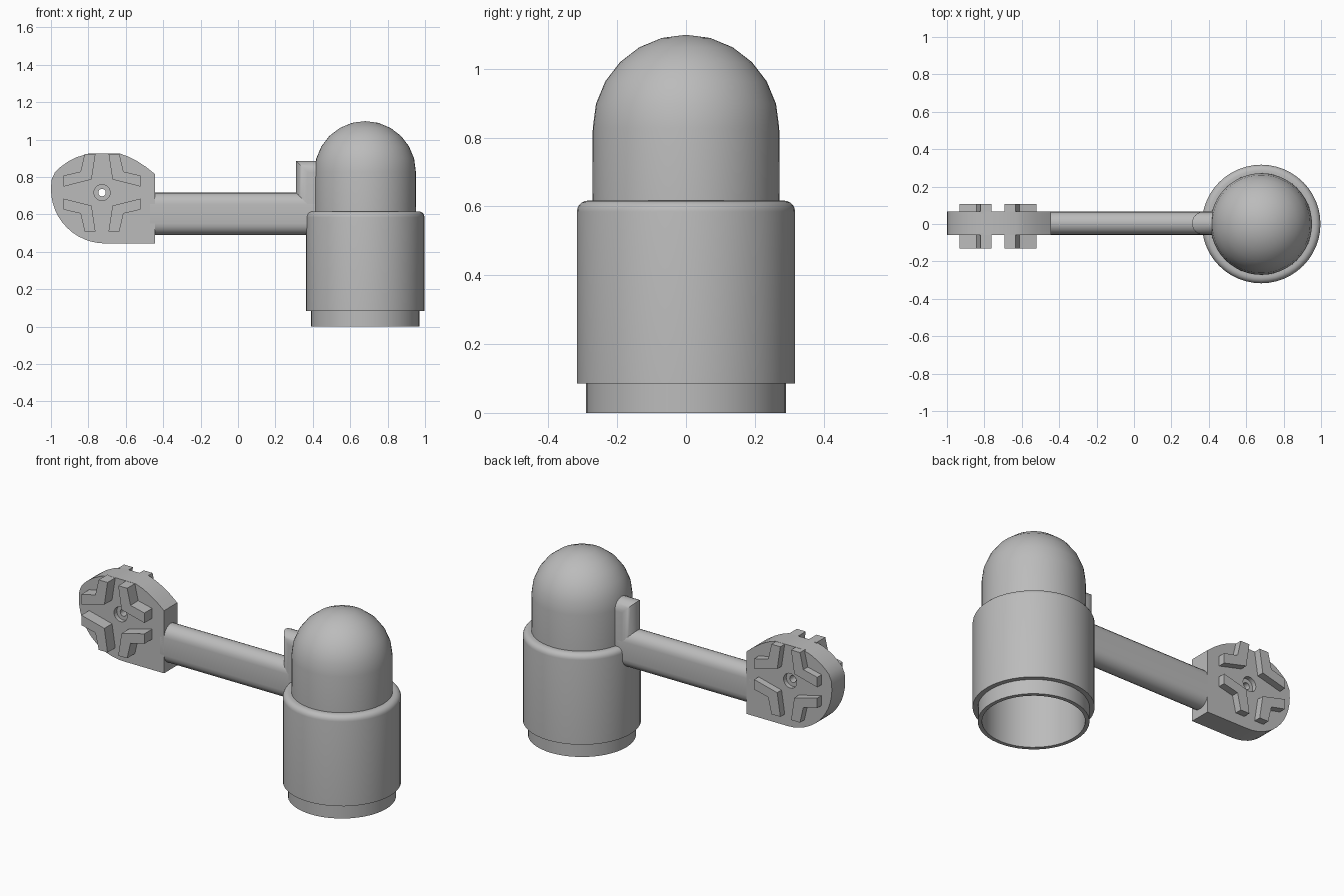
import bpy, bmesh, math

if "Cube" in bpy.data.objects:
    bpy.data.objects.remove(bpy.data.objects["Cube"])

grey = bpy.data.materials.new("plain_grey")
grey.use_nodes = True
colour = (0.5, 0.5, 0.5, 1)
grey.diffuse_color = colour
grey.node_tree.nodes["Principled BSDF"].inputs["Base Color"].default_value = colour


def finish(name, bm, smooth=True):
    bmesh.ops.remove_doubles(bm, verts=bm.verts, dist=1e-5)
    bmesh.ops.recalc_face_normals(bm, faces=bm.faces)
    mesh = bpy.data.meshes.new(name)
    bm.to_mesh(mesh)
    bm.free()
    mesh.materials.append(grey)
    obj = bpy.data.objects.new(name, mesh)
    bpy.context.collection.objects.link(obj)
    if smooth:
        bpy.ops.object.select_all(action="DESELECT")
        obj.select_set(True)
        bpy.context.view_layer.objects.active = obj
        bpy.ops.object.shade_smooth_by_angle(angle=math.radians(32))
    return obj


def loft(bm, rings, closed=True):
    """Skin a list of equal-length point rings."""
    rows = [[bm.verts.new(p) for p in ring] for ring in rings]
    n = len(rows[0])
    for a, b in zip(rows, rows[1:]):
        for i in range(n if closed else n - 1):
            j = (i + 1) % n
            bm.faces.new((a[i], a[j], b[j], b[i]))
    return rows


def prism(bm, outline, y0, y1):
    """Extrude an x-z outline along y."""
    rows = loft(bm, [[(x, y, z) for x, z in outline] for y in (y0, y1)])
    for row in rows:
        bm.faces.new(row)


def arc(cx, cy, r, a0, a1, n):
    return [(cx + r * math.cos(math.radians(a0 + (a1 - a0) * i / n)),
             cy + r * math.sin(math.radians(a0 + (a1 - a0) * i / n)))
            for i in range(n + 1)]


def lathe(name, profile, x, segments=48):
    bm = bmesh.new()
    loft(bm, [[(x + r * math.cos(t), r * math.sin(t), z)
               for t in (2 * math.pi * k / segments for k in range(segments))]
              for r, z in profile])
    bmesh.ops.dissolve_degenerate(bm, dist=1e-6, edges=bm.edges)
    return finish(name, bm)


# Hollow body: foot, wide sleeve with rounded shoulder, domed top
BODY_X = 0.68
outer = [(0.29, 0), (0.29, 0.085), (0.317, 0.085)]
outer += arc(0.285, 0.585, 0.032, 0, 90, 5)
outer += [(0.272, 0.617)] + arc(0, 0.828, 0.271, 0, 90, 6)
inner = arc(0, 0.828, 0.25, 90, 0, 6) + [(0.25, 0.47), (0.268, 0.45), (0.268, 0)]
lathe("domed_body", outer + inner + outer[:1], BODY_X)

# Arm with rounded upper and lower edges
MID_Y, HALF = 0.004, 0.062
section = (arc(MID_Y, 0.717 - HALF, HALF, 0, 180, 10)
           + arc(MID_Y, 0.49 + HALF, HALF, 180, 360, 10))
bm = bmesh.new()
for row in loft(bm, [[(x, y, z) for y, z in section] for x in (-0.47, 0.42)]):
    bm.faces.new(row)
finish("arm", bm)

# Mitred elbow bracket joining the arm to the dome
LEFT, TOP, END, LOW = 0.31, 0.887, 0.425, 0.62
half_round = [(MID_Y + HALF * math.cos(a), HALF * (1 - math.sin(a)))
              for a in (math.pi * k / 12 for k in range(13))]
bm = bmesh.new()
rows = loft(bm, [[(LEFT + o, y, LOW) for y, o in half_round],
                 [(LEFT + o, y, TOP - o) for y, o in half_round],
                 [(END, y, TOP - o) for y, o in half_round]], closed=False)
low_corners = [bm.verts.new((END, half_round[k][0], LOW)) for k in (0, -1)]
for k, corner in zip((0, -1), low_corners):
    bm.faces.new([row[k] for row in rows] + [corner])
bm.faces.new(rows[0] + low_corners[::-1])
bm.faces.new(rows[2] + low_corners[::-1])
finish("elbow_bracket", bm)

# Rounded end plate
HUB_X, HUB_Z = -0.727, 0.717
FRONT, BACK = MID_Y - HALF, MID_Y + HALF
outline = [(-0.443, 0.445), (-0.443, 0.815), (-0.49, 0.853), (-0.54, 0.886),
           (-0.585, 0.909), (-0.63, 0.925), (-0.80, 0.925), (-0.86, 0.907),
           (-0.91, 0.882), (-0.95, 0.853), (-0.98, 0.823), (-0.997, 0.785)]
outline += arc(-0.71, 0.735, 0.29, 180, 270, 12)
bm = bmesh.new()
prism(bm, outline, FRONT, BACK)
plate = finish("end_plate", bm)

# Through hole with a wider recess on each side
for name, r, y0, y1 in (("hole_cutter", 0.02, -0.2, 0.2),
                        ("front_recess_cutter", 0.043, -0.2, FRONT + 0.025),
                        ("back_recess_cutter", 0.043, BACK - 0.025, 0.2)):
    bm = bmesh.new()
    prism(bm, arc(HUB_X, HUB_Z, r, 0, 345, 23), y0, y1)
    cutter = finish(name, bm, smooth=False)
    cutter.hide_render = True
    cutter.hide_set(True)
    cutter.display_type = "WIRE"
    cut = plate.modifiers.new(name, "BOOLEAN")
    cut.operation = "DIFFERENCE"
    cut.solver = "EXACT"
    cut.object = cutter

# Bake the cuts and drop the cutters
graph = bpy.context.evaluated_depsgraph_get()
cut_mesh = bpy.data.meshes.new_from_object(plate.evaluated_get(graph))
cutters = [m.object for m in plate.modifiers if m.type == "BOOLEAN"]
plate.modifiers.clear()
plate.data = cut_mesh
for cutter in cutters:
    bpy.data.objects.remove(cutter)

# Four mirrored angle ribs on each side of the plate
rib = [(0.206, 0.091), (0.115, 0.112), (0.093, 0.207),
       (0.035, 0.207), (0.056, 0.070), (0.206, 0.032)]
for side, y0, y1 in (("front", -0.13, FRONT + 0.01), ("back", BACK - 0.01, 0.107)):
    for vertical, sz in (("upper", 1), ("lower", -1)):
        for hand, sx in (("left", 1), ("right", -1)):
            bm = bmesh.new()
            prism(bm, [(HUB_X + sx * x, HUB_Z + sz * z) for x, z in rib], y0, y1)
            finish(f"{side}_{vertical}_{hand}_rib", bm, smooth=False)
